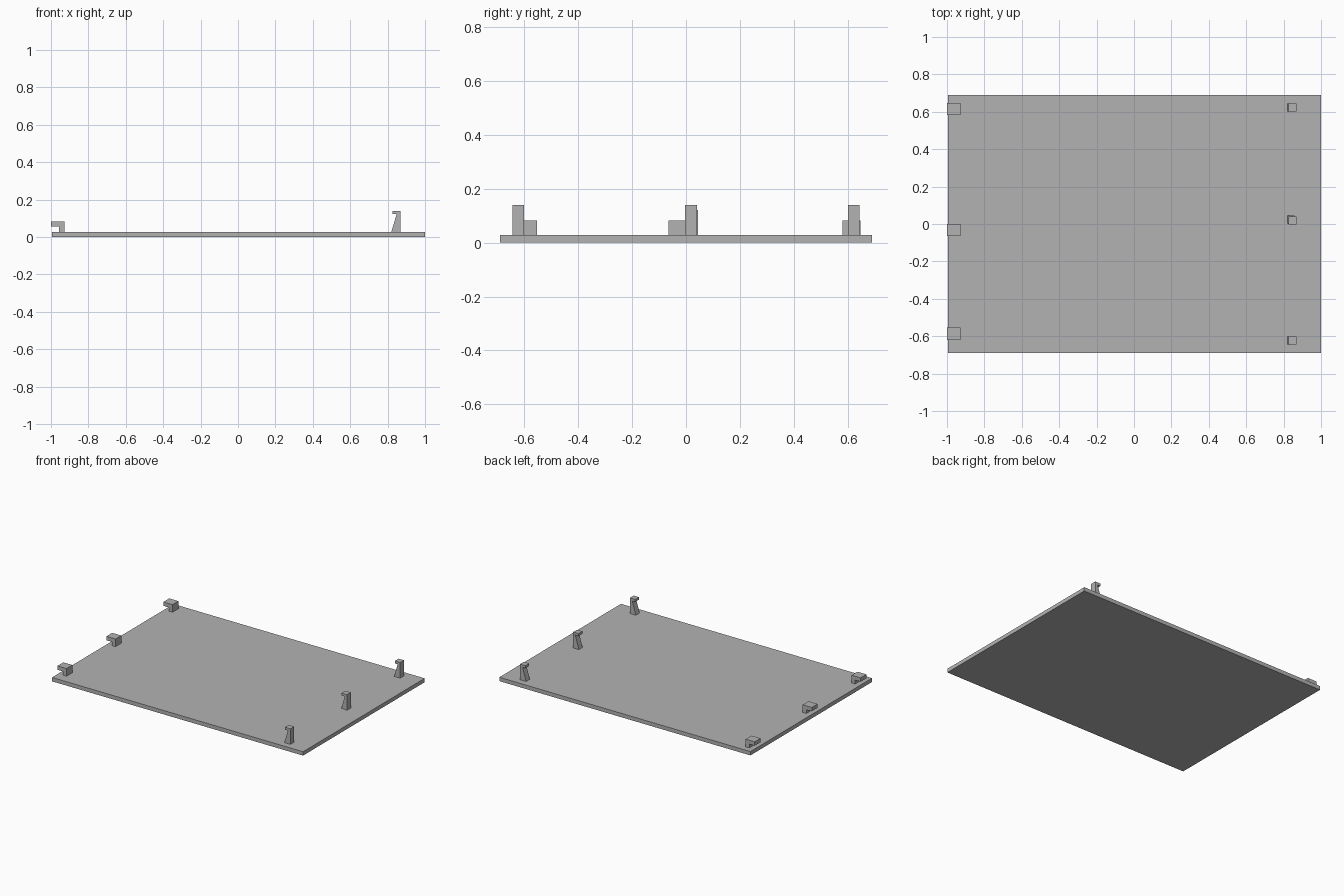
import bpy

if "Cube" in bpy.data.objects:
    bpy.data.objects.remove(bpy.data.objects["Cube"], do_unlink=True)

GREY = (0.45, 0.45, 0.45, 1)
grey = bpy.data.materials.new("plain_grey")
grey.use_nodes = True
grey.diffuse_color = GREY
grey.node_tree.nodes["Principled BSDF"].inputs["Base Color"].default_value = GREY


def extrude_profile(name, profile, y0, y1):
    """Extrude a closed x-z outline from y0 to y1."""
    n = len(profile)
    verts = [(x, y, z) for y in (y0, y1) for x, z in profile]
    faces = [list(range(n)), list(range(2 * n - 1, n - 1, -1))]
    for i in range(n):
        j = (i + 1) % n
        faces.append([j, i, i + n, j + n])
    mesh = bpy.data.meshes.new(name)
    mesh.from_pydata(verts, [], faces)
    mesh.materials.append(grey)
    obj = bpy.data.objects.new(name, mesh)
    bpy.context.collection.objects.link(obj)
    return obj


TOP = 0.028     # upper face of the panel
SINK = 0.02     # parts reach slightly into the panel

# Flat panel
extrude_profile("panel", [(-0.995, 0), (1, 0), (1, TOP), (-0.995, TOP)], -0.69, 0.69)

# Hooks along the right edge, lip pointing outwards
hook = [(-0.957, SINK), (-0.928, SINK), (-0.928, 0.083),
        (-1, 0.083), (-1, 0.055), (-0.957, 0.055)]
for place, y in (("front", -0.62), ("middle", -0.065), ("back", 0.582)):
    extrude_profile(place + "_hook", hook, y, y + 0.066)

# Tall snap clips near the left edge, each with a sloping brace
clip = [(0.848, SINK), (0.868, SINK), (0.868, 0.14),
        (0.825, 0.14), (0.825, 0.122), (0.848, 0.122)]
brace = [(0.82, SINK), (0.858, SINK), (0.858, 0.122), (0.848, 0.122), (0.82, TOP)]
for place, y, shift in (("front", -0.645, 0), ("middle", -0.003, 0.005), ("back", 0.601, 0)):
    extrude_profile(place + "_clip", clip, y, y + 0.043)
    extrude_profile(place + "_clip_brace", brace, y + shift, y + 0.043 + shift)
